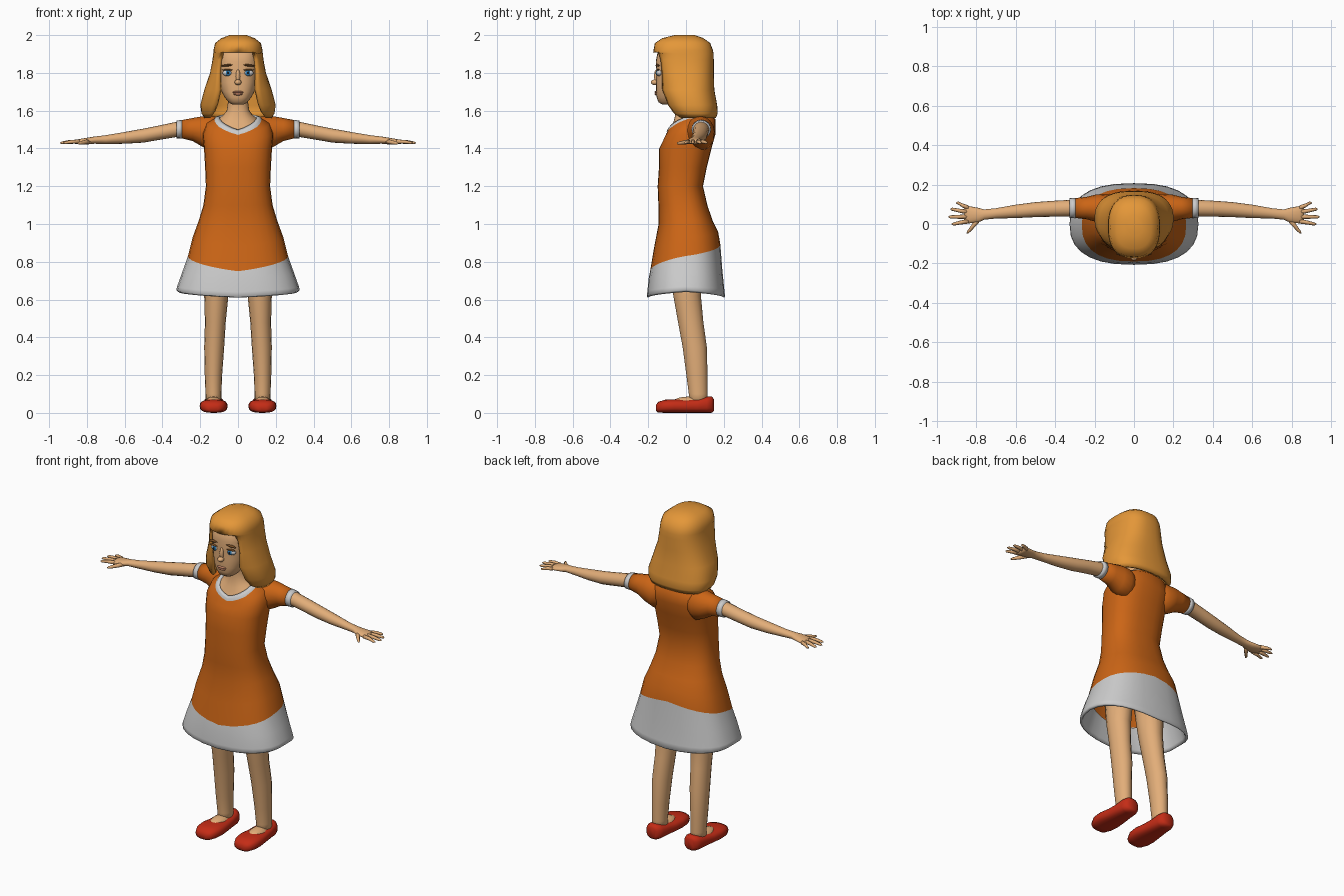
import bpy, bmesh
from math import sin, cos, pi, copysign
from mathutils import Matrix, Vector


def material(name, rgb):
    m = bpy.data.materials.new(name)
    m.diffuse_color = (*rgb, 1)
    return m


SKIN = material("skin", (.76, .42, .19))
ORANGE = material("orange_cloth", (.6, .13, .008))
BLOND = material("blond", (.78, .31, .04))
RED = material("red_leather", (.55, .025, .008))
WHITE = material("eye_white", (.85, .85, .85))
BLUE = material("iris_blue", (.03, .22, .5))
BLACK = material("pupil_black", (.01, .01, .01))
BROWN = material("brow_brown", (.2, .08, .02))
LIP = material("lip", (.6, .25, .14))


def finish(name, bm, mat, mirror):
    bmesh.ops.remove_doubles(bm, verts=bm.verts, dist=1e-4)
    bmesh.ops.recalc_face_normals(bm, faces=bm.faces)
    for f in bm.faces:
        f.smooth = True
    me = bpy.data.meshes.new(name)
    bm.to_mesh(me)
    bm.free()
    ob = bpy.data.objects.new(name, me)
    bpy.context.collection.objects.link(ob)
    if mat:
        me.materials.append(mat)
    if mirror:
        ob.modifiers.new("mirror", 'MIRROR')
    return ob


def skin_rings(name, rings, mat, closed=True, caps=(True, True), mirror=False):
    bm = bmesh.new()
    rows = [[bm.verts.new(p) for p in r] for r in rings]
    n = len(rows[0])
    for a, b in zip(rows, rows[1:]):
        for i in range(n if closed else n - 1):
            j = (i + 1) % n
            bm.faces.new((a[i], a[j], b[j], b[i]))
    for row, cap in ((rows[0], caps[0]), (rows[-1], caps[1])):
        if cap:
            bm.faces.new(row)
    return finish(name, bm, mat, mirror)


def sp(v, p):
    return copysign(abs(v) ** p, v)


# ring = z, half width, front y, back y, z shift at front, z shift at back, front gap angle
def body(name, rings, mat, n=28, p=.8, closed=True, caps=(False, False)):
    out = []
    for r in rings:
        z, hw, yf, yb, df, db, gap = tuple(r) + (0,) * (7 - len(r))
        row = []
        for i in range(n):
            t = 2 * pi * i / n if closed else gap + (2 * pi - 2 * gap) * i / (n - 1)
            k = 1 - min(t, 2 * pi - t) / (pi / 2)
            dz = df * k if k > 0 else -db * k
            row.append((hw * sp(sin(t), p), (yf + yb) / 2 - (yb - yf) / 2 * sp(cos(t), p), z + dz))
        out.append(row)
    return skin_rings(name, out, mat, closed, caps)


# station = centre x, y, z and the two radii across the given axis
def tube(name, axis, stations, mat, n=16, p=1, mirror=True):
    u, v = {'X': ((0, 1, 0), (0, 0, 1)), 'Y': ((1, 0, 0), (0, 0, 1)),
            'Z': ((1, 0, 0), (0, 1, 0))}[axis]
    out = []
    for x, y, z, a, b in stations:
        out.append([Vector((x, y, z)) + Vector(u) * a * sp(cos(2 * pi * i / n), p)
                    + Vector(v) * b * sp(sin(2 * pi * i / n), p) for i in range(n)])
    return skin_rings(name, out, mat, mirror=mirror)


def blob(name, loc, size, mat, mirror=False, tilt=0):
    bm = bmesh.new()
    m = Matrix.Translation(loc) @ Matrix.Rotation(tilt, 4, 'Y') @ Matrix.Diagonal((*size, 1))
    bmesh.ops.create_uvsphere(bm, u_segments=16, v_segments=10, radius=1, matrix=m)
    return finish(name, bm, mat, mirror)


# Dress with a hem band that turns under into a lining
band = (.83, .265, -.19, .182, -.08, .06)
body("dress", [band, (.93, .24, -.168, .17, -.05, .03), (1.02, .207, -.145, .14, -.02, 0),
               (1.1, .183, -.146, .113), (1.2, .17, -.15, .09), (1.3, .174, -.143, .11),
               (1.4, .18, -.142, .135), (1.48, .187, -.122, .157, -.04, 0),
               (1.535, .165, -.108, .155, -.07, .02), (1.56, .12, -.1, .13, -.08, .02)], ORANGE)
body("hem_band", [band, (.74, .297, -.198, .192, -.03, .02), (.67, .322, -.205, .203, -.03, -.02),
                  (.65, .327, -.207, .207, -.035, -.035), (.64, .315, -.2, .2, -.03, -.03),
                  (.66, .305, -.19, .19, -.03, -.03), (.82, .25, -.175, .167, -.08, .06)], None)
body("collar_trim", [(1.552, .128, -.106, .135, -.08, .02), (1.566, .118, -.102, .125, -.08, .02),
                     (1.57, .1, -.092, .11, -.07, .02), (1.55, .095, -.085, .1, -.07, .02)], None)

# Sleeves and cuffs
tube("sleeve", 'X', [(.08, .06, 1.49, .07, .07), (.14, .075, 1.48, .078, .092),
                     (.19, .08, 1.49, .07, .08), (.24, .081, 1.5, .057, .061),
                     (.3, .081, 1.502, .05, .048)], ORANGE)
tube("cuff", 'X', [(.296, .081, 1.502, .052, .05), (.326, .081, 1.5, .051, .047)], None)

# Arms, palms and fingers
tube("arm", 'X', [(.2, .083, 1.5, .045, .045), (.33, .08, 1.5, .042, .04), (.42, .077, 1.483, .04, .038),
                  (.5, .073, 1.468, .038, .037), (.6, .064, 1.456, .034, .031),
                  (.7, .054, 1.447, .026, .023), (.76, .048, 1.444, .026, .019),
                  (.79, .045, 1.44, .037, .018), (.84, .047, 1.436, .044, .014),
                  (.862, .05, 1.433, .036, .009)], SKIN)
for i, (yb, xt, yt) in enumerate([(.082, .902, .107), (.06, .932, .075), (.037, .942, .036), (.014, .925, 0)]):
    tube(f"finger_{i + 1}", 'X', [(.84, yb, 1.436, .012, .011),
                                  ((.84 + xt) / 2, (yb + yt) / 2, 1.435, .01, .01),
                                  (xt - .01, yt, 1.43, .008, .007), (xt, yt, 1.429, .003, .003)], SKIN, n=8)
tube("thumb", 'Y', [(.785, .03, 1.438, .018, .013), (.815, -.01, 1.432, .013, .011),
                    (.838, -.037, 1.428, .01, .008), (.845, -.048, 1.427, .004, .004)], SKIN, n=8)

# Legs, feet and shoes
tube("leg", 'Z', [(.13, .065, .04, .042, .05), (.13, .065, .1, .042, .05), (.13, .058, .2, .046, .056),
                  (.126, .046, .35, .053, .064), (.12, .025, .48, .055, .067),
                  (.115, .006, .62, .064, .073), (.105, -.005, .92, .085, .1)], SKIN)
blob("foot", (.13, .01, .052), (.046, .085, .034), SKIN, True)
tube("shoe", 'Y', [(.13, -.16, .026, .025, .014), (.13, -.148, .03, .052, .028),
                   (.13, -.11, .035, .07, .035), (.129, -.06, .036, .074, .036),
                   (.128, 0, .035, .066, .035), (.128, .06, .038, .058, .038),
                   (.128, .11, .043, .055, .043), (.128, .135, .044, .044, .044),
                   (.128, .147, .042, .024, .032)], RED, n=20, p=.75)

# Head, neck and upper chest
body("neck", [(1.55, .112, -.094, .115, -.075, .02), (1.575, .08, -.066, .1, -.035, 0),
              (1.6, .06, -.052, .075), (1.64, .054, -.055, .06), (1.72, .052, -.06, .05)], SKIN)
body("head", [(1.632, .03, -.125, -.07), (1.645, .05, -.146, -.03), (1.67, .07, -.155, .01),
              (1.7, .087, -.158, .05), (1.75, .102, -.158, .09), (1.8, .109, -.156, .105),
              (1.86, .112, -.16, .11), (1.91, .108, -.15, .105), (1.945, .085, -.12, .08),
              (1.965, .04, -.06, .04)], SKIN, caps=(True, True))
blob("nose_bridge", (0, -.156, 1.782), (.012, .013, .036), SKIN)
blob("nose_tip", (0, -.165, 1.75), (.018, .021, .015), SKIN)
blob("upper_lip", (0, -.157, 1.698), (.03, .01, .006), LIP)
blob("lower_lip", (0, -.156, 1.688), (.024, .011, .007), LIP)

# Eyes and brows
blob("eye_white", (.053, -.14, 1.8), (.029, .017, .018), WHITE, True)
blob("iris", (.052, -.1525, 1.8), (.014, .007, .015), BLUE, True)
blob("pupil", (.052, -.1575, 1.8), (.006, .004, .007), BLACK, True)
blob("upper_lash", (.054, -.149, 1.816), (.031, .011, .004), BROWN, True)
blob("brow", (.056, -.15, 1.84), (.034, .011, .006), BROWN, True, .1)

# Hair: shell open around the face
hair = body("hair", [(1.56, .178, -.06, .158, 0, 0, .9), (1.585, .193, -.085, .168, 0, 0, .65),
                     (1.63, .2, -.11, .165, 0, 0, .52), (1.71, .179, -.14, .15, 0, 0, .5),
                     (1.8, .148, -.155, .147, 0, 0, .68), (1.87, .135, -.167, .147, 0, 0, .72),
                     (1.9, .132, -.172, .146, .012, 0, .6), (1.92, .13, -.174, .143, -.012, 0, 0),
                     (1.958, .121, -.165, .128), (1.984, .088, -.125, .092), (2.0, .045, -.06, .045)],
            BLOND, n=33, p=.8, closed=False, caps=(False, True))
shell = hair.modifiers.new("thickness", 'SOLIDIFY')
shell.thickness = .025
shell.offset = -1
